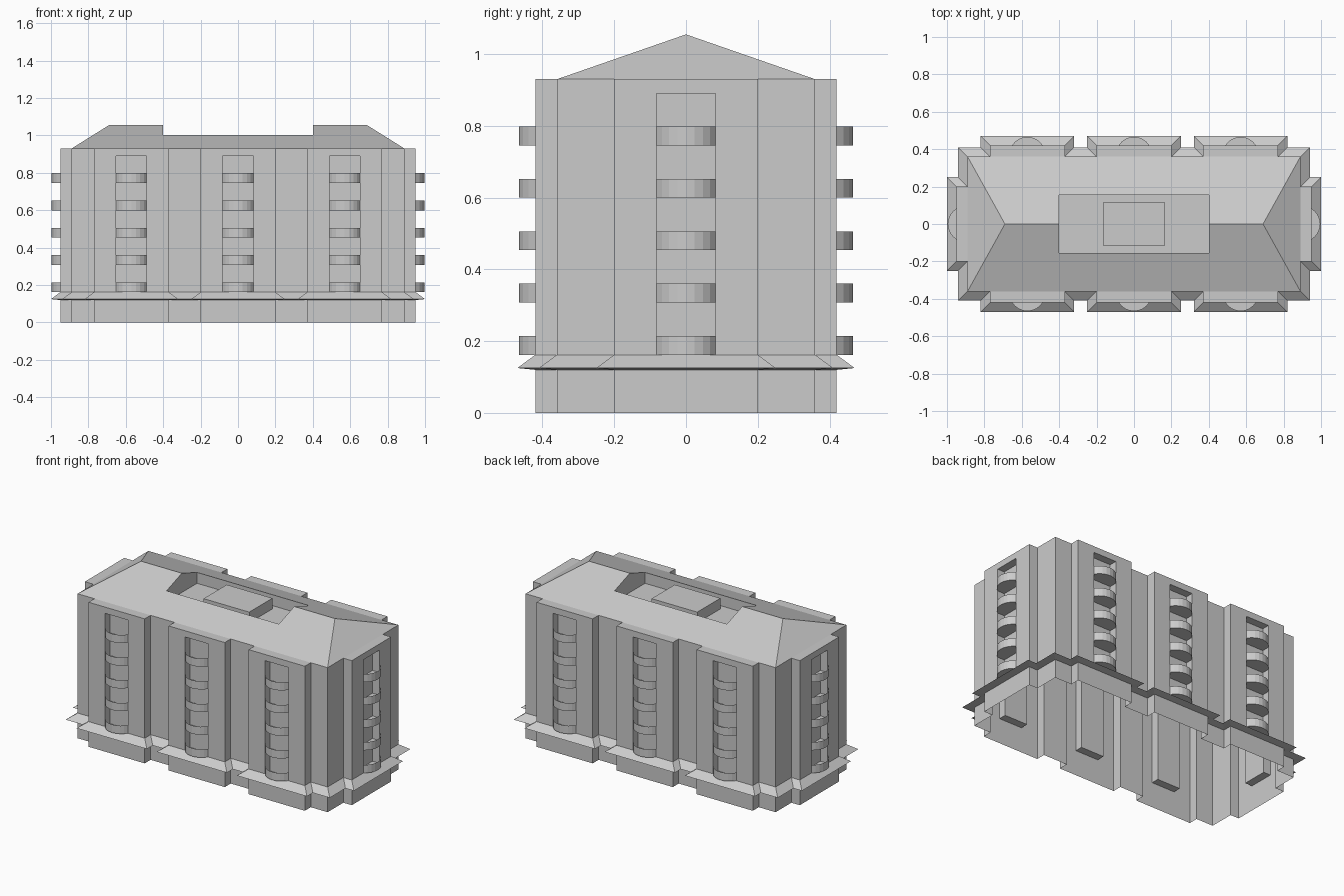
import bpy, bmesh, math
from mathutils import Vector

if "Cube" in bpy.data.objects:
    bpy.data.objects.remove(bpy.data.objects["Cube"])

TOP, SILL, HEAD = 0.93, 0.162, 0.89
HALF_SLOT, DEPTH = 0.082, 0.05


def finish(name, bm, fix=True):
    bmesh.ops.remove_doubles(bm, verts=bm.verts, dist=1e-5)
    if fix:
        bmesh.ops.recalc_face_normals(bm, faces=bm.faces)
    me = bpy.data.meshes.new(name)
    bm.to_mesh(me)
    bm.free()
    ob = bpy.data.objects.new(name, me)
    bpy.context.collection.objects.link(ob)
    return ob


def face(bm, pts):
    return bm.faces.new([bm.verts.new(p) for p in pts])


def strip(bm, a, b, closed=True):
    n = len(a)
    for i in range(n if closed else n - 1):
        j = (i + 1) % n
        face(bm, [a[i], a[j], b[j], b[i]])


# Footprint: one quadrant mirrored to four, counter-clockwise
q = [(.95, .20), (.89, .20), (.89, .36), (.77, .36), (.77, .42),
     (.37, .42), (.37, .36), (.20, .36), (.20, .42)]
plan = (q + [(-x, y) for x, y in reversed(q)]
        + [(-x, -y) for x, y in q] + [(x, -y) for x, y in reversed(q)])


def ring(z, off=0.0):
    out = []
    n = len(plan)
    for i in range(n):
        p0, p, p1 = (Vector(plan[k % n]) for k in (i - 1, i, i + 1))
        d0, d1 = (p - p0).normalized(), (p1 - p).normalized()
        move = Vector((d0.y, -d0.x)) + Vector((d1.y, -d1.x))
        out.append((p.x + move.x * off, p.y + move.y * off, z))
    return out


# Bay frames: centre on the wall and outward direction
bays = []
for s in (-1, 1):
    bays += [(Vector((x, s * .42, 0)), Vector((0, s, 0))) for x in (-.57, 0, .57)]
    bays.append((Vector((s * .95, 0, 0)), Vector((s, 0, 0))))


def bay_point(bay, u, out, z):
    c, d = bay
    return c + Vector((-d.y, d.x, 0)) * u + d * out + Vector((0, 0, z))


# Walls: open at the ground, with a recessed slot in each bay
bm = bmesh.new()
lo, hi = ring(0), ring(TOP)
n = len(lo)
for i in range(n):
    j = (i + 1) % n
    if (Vector(lo[i]) - Vector(lo[j])).length < 0.39:
        face(bm, [lo[i], lo[j], hi[j], hi[i]])
for bay in bays:
    def rect(w, z0, z1, out):
        return [bay_point(bay, u, out, z)
                for u, z in ((-w, z0), (w, z0), (w, z1), (-w, z1))]
    half = .2
    outer = rect(half, 0, TOP, 0)
    slot = rect(HALF_SLOT, SILL, HEAD, 0)
    back = rect(HALF_SLOT, SILL, HEAD, -DEPTH)
    strip(bm, outer, slot)
    strip(bm, slot, back)
    face(bm, back)
face(bm, hi)
finish("building_walls", bm)

# Flared ledge above the plinth
bm = bmesh.new()
strip(bm, ring(.125, .05), ring(.162))
strip(bm, ring(.12), ring(.125, .05))
finish("plinth_ledge", bm, fix=False)

# Curved balconies: floor and front parapet on five storeys
bm = bmesh.new()
sag = .046
R = (HALF_SLOT ** 2 + sag ** 2) / (2 * sag)
a = math.asin(HALF_SLOT / R)
arc = [(R * math.sin(t), R * math.cos(t) - R + sag)
       for t in (a * (k / 4 - 1) for k in range(9))]
for bay in bays:
    for k in range(5):
        z = SILL + .146 * k
        low = [bay_point(bay, u, o, z) for u, o in arc]
        up = [bay_point(bay, u, o, z + .052) for u, o in arc]
        strip(bm, low, up, closed=False)
        face(bm, [bay_point(bay, HALF_SLOT, -DEPTH, z),
                  bay_point(bay, -HALF_SLOT, -DEPTH, z)] + low).normal_flip()
finish("balconies", bm, fix=False)


# Hipped roof with a sunken service well cut through the ridge
def on_roof(x, y):
    return (x, y, TOP + .125 * (1 - abs(y) / .36))


bm = bmesh.new()
for s in (-1, 1):
    face(bm, [on_roof(x, s * y) for x, y in (
        (-.89, .36), (.89, .36), (.69, 0), (.4, 0), (.4, .155),
        (-.4, .155), (-.4, 0), (-.69, 0))])
    face(bm, [on_roof(s * .89, -.36), on_roof(s * .89, .36), on_roof(s * .69, 0)])
rim = [(-.4, -.155), (.4, -.155), (.4, 0), (.4, .155), (-.4, .155), (-.4, 0)]
strip(bm, [on_roof(*p) for p in rim], [(x, y, TOP + .001) for x, y in rim])
face(bm, [(x, y, TOP + .001) for x, y in rim])
finish("hipped_roof", bm)

# Service box inside the well
bpy.ops.mesh.primitive_cube_add(size=1, location=(0, 0, .965))
box = bpy.context.object
box.name = "roof_service_box"
box.scale = (.325, .235, .07)
